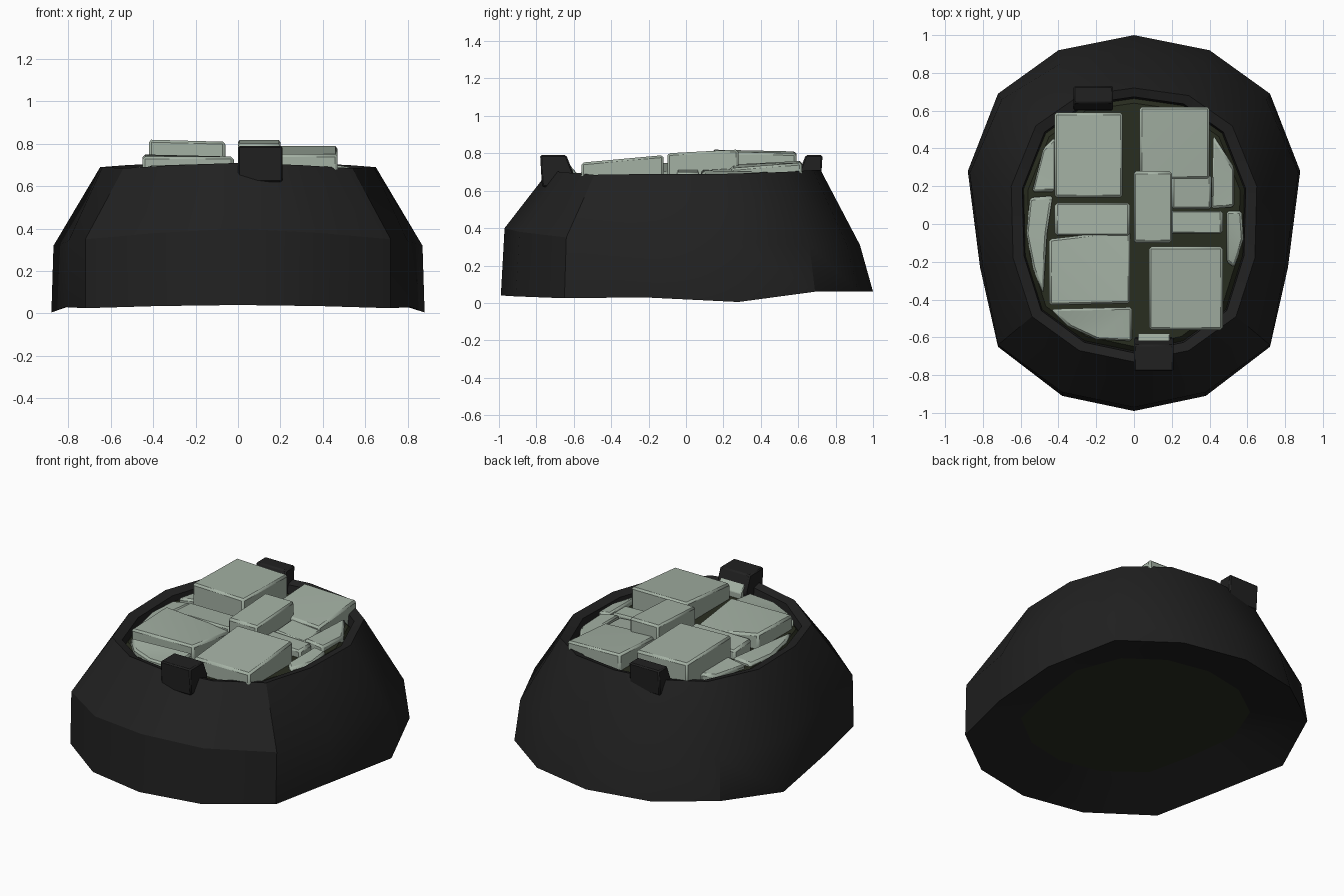
import bpy, bmesh, math

if "Cube" in bpy.data.objects:
    bpy.data.objects.remove(bpy.data.objects["Cube"])


def material(name, rgb):
    m = bpy.data.materials.new(name)
    m.diffuse_color = (*rgb, 1)
    m.use_nodes = True
    m.node_tree.nodes["Principled BSDF"].inputs["Base Color"].default_value = m.diffuse_color
    return m


DARK = material("charcoal shell", (0.015, 0.015, 0.015))
STONE = material("pale green stone", (0.37, 0.44, 0.37))
OLIVE = material("dark olive filling", (0.022, 0.026, 0.014))


def finish(bm, name, mat, bevel=0, smooth=30):
    bmesh.ops.recalc_face_normals(bm, faces=bm.faces)
    me = bpy.data.meshes.new(name)
    bm.to_mesh(me)
    bm.free()
    ob = bpy.data.objects.new(name, me)
    bpy.context.collection.objects.link(ob)
    me.materials.append(mat)
    bpy.ops.object.select_all(action='DESELECT')
    ob.select_set(True)
    bpy.context.view_layer.objects.active = ob
    if smooth:
        bpy.ops.object.shade_smooth_by_angle(angle=math.radians(smooth))
    if bevel:
        b = ob.modifiers.new("soft edges", 'BEVEL')
        b.width = bevel
        b.segments = 1
    return ob


def mirrored(half):
    """Closed loop from a right-hand half that starts and ends on x = 0."""
    return half + [(-x, y, z) for x, y, z in half[-2:0:-1]]


def scaled(loop, sx, sy, z, cy=0.0):
    return [(x * sx, (y - cy) * sy + cy, z) for x, y, _ in loop]


def bridge(bm, rings, closed=False):
    vs = [[bm.verts.new(p) for p in r] for r in rings]
    n = len(vs[0])
    for a, b in zip(vs, vs[1:] + (vs[:1] if closed else [])):
        for i in range(n):
            j = (i + 1) % n
            bm.faces.new((a[i], a[j], b[j], b[i]))
    return vs


# Shell: base, shoulder and rim outlines, back to front
base = mirrored([(0, 1, .06), (.4, .92, .06), (.72, .69, .06), (.88, .28, .005),
                 (.815, -.23, .03), (.72, -.65, .025), (.38, -.91, .035), (0, -.99, .04)])
shoulder = mirrored([(0, .93, .31), (.37, .86, .31), (.7, .66, .31), (.87, .27, .32),
                     (.8, -.23, .34), (.72, -.64, .35), (.38, -.89, .38), (0, -.97, .40)])
rim = mirrored([(0, .72, .71), (.29, .68, .71), (.52, .52, .70), (.65, .2, .69),
                (.64, -.18, .69), (.54, -.49, .685), (.29, -.67, .70), (0, -.73, .71)])
lip = [(x * .91, y * .935, z - .015) for x, y, z in rim]
bm = bmesh.new()
bridge(bm, [base, shoulder, rim, lip, scaled(lip, .97, .97, .55),
            scaled(base, .67, .67, .13)], closed=True)
finish(bm, "shell", DARK)

# Filling that carries the stones
bm = bmesh.new()
vs = bridge(bm, [scaled(base, .70, .70, .13), scaled(lip, 1.02, 1.02, .60),
                 scaled(lip, .95, .95, .655)])
bm.faces.new(vs[0])
bm.faces.new(vs[-1])
finish(bm, "filling", OLIVE)


def stone(name, top, bottom=.58, mat=STONE, bevel=.012):
    """Prism under a top outline given as (x, y, z) points."""
    bm = bmesh.new()
    vs = bridge(bm, [[(x, y, bottom) for x, y, _ in top], top])
    bm.faces.new(vs[0])
    bm.faces.new(vs[1])
    bmesh.ops.triangulate(bm, faces=[f for f in bm.faces if vs[1][0] in f.verts
                                     and vs[1][2] in f.verts])
    return finish(bm, name, mat, bevel, smooth=25)


def block(name, x0, x1, y0, y1, z00, z10, z11, z01, **kw):
    return stone(name, [(x0, y0, z00), (x1, y0, z10), (x1, y1, z11), (x0, y1, z01)], **kw)


# Main paving blocks
block("stone_back_left", -.42, -.06, .14, .59, .82, .81, .80, .81)
block("stone_back_right", .03, .40, .24, .62, .74, .72, .75, .76)
block("stone_centre", .0, .20, -.10, .28, .80, .80, .82, .82)
block("stone_front_right", .08, .47, -.56, -.12, .75, .75, .79, .79)
block("stone_mid_left", -.42, -.02, -.06, .11, .72, .72, .71, .71)
block("stone_mid_right", .19, .47, -.05, .07, .71, .70, .70, .71)
block("stone_low_right", .2, .41, .08, .26, .71, .69, .70, .72)

# Front left block with a dropped corner and a diagonal crease
stone("stone_front_left", [(-.45, -.08, .75), (-.45, -.43, .74),
                           (-.02, -.42, .74), (-.02, -.03, .69)])

# Edge stones fitted to the rim
stone("stone_front_edge", [(-.44, -.45, .70), (-.01, -.44, .71), (-.01, -.62, .69),
                           (-.20, -.61, .685), (-.35, -.54, .68)])
stone("stone_left_edge", [(-.43, .15, .69), (-.55, .14, .675), (-.57, -.05, .67),
                          (-.53, -.25, .67), (-.48, -.37, .67), (-.46, -.05, .69)])
stone("stone_left_back_edge", [(-.42, .17, .70), (-.42, .46, .70), (-.48, .40, .68),
                               (-.54, .17, .68)])
stone("stone_right_back_edge", [(.41, .08, .71), (.53, .09, .69), (.53, .30, .68),
                                (.42, .47, .70)])
stone("stone_right_edge", [(.49, .07, .69), (.57, .07, .68), (.58, -.08, .67),
                           (.53, -.23, .67), (.49, -.20, .69)])
block("stone_front_chip", .02, .19, -.645, -.58, .765, .765, .69, .69, bevel=.004)


# Rim tabs: side profile swept along x
def tab(name, x0, x1, profile):
    bm = bmesh.new()
    vs = bridge(bm, [[(x, y, z) for y, z in profile] for x in (x0, x1)])
    for v in vs:
        bm.faces.new(v)
    finish(bm, name, DARK, bevel=.008)


tab("front_tab", 0, .21, [(-.78, .79), (-.64, .79), (-.60, .69), (-.62, .62), (-.77, .62)])
tab("back_tab", -.32, -.11, [(.73, .79), (.64, .79), (.60, .69), (.62, .62), (.72, .63)])
